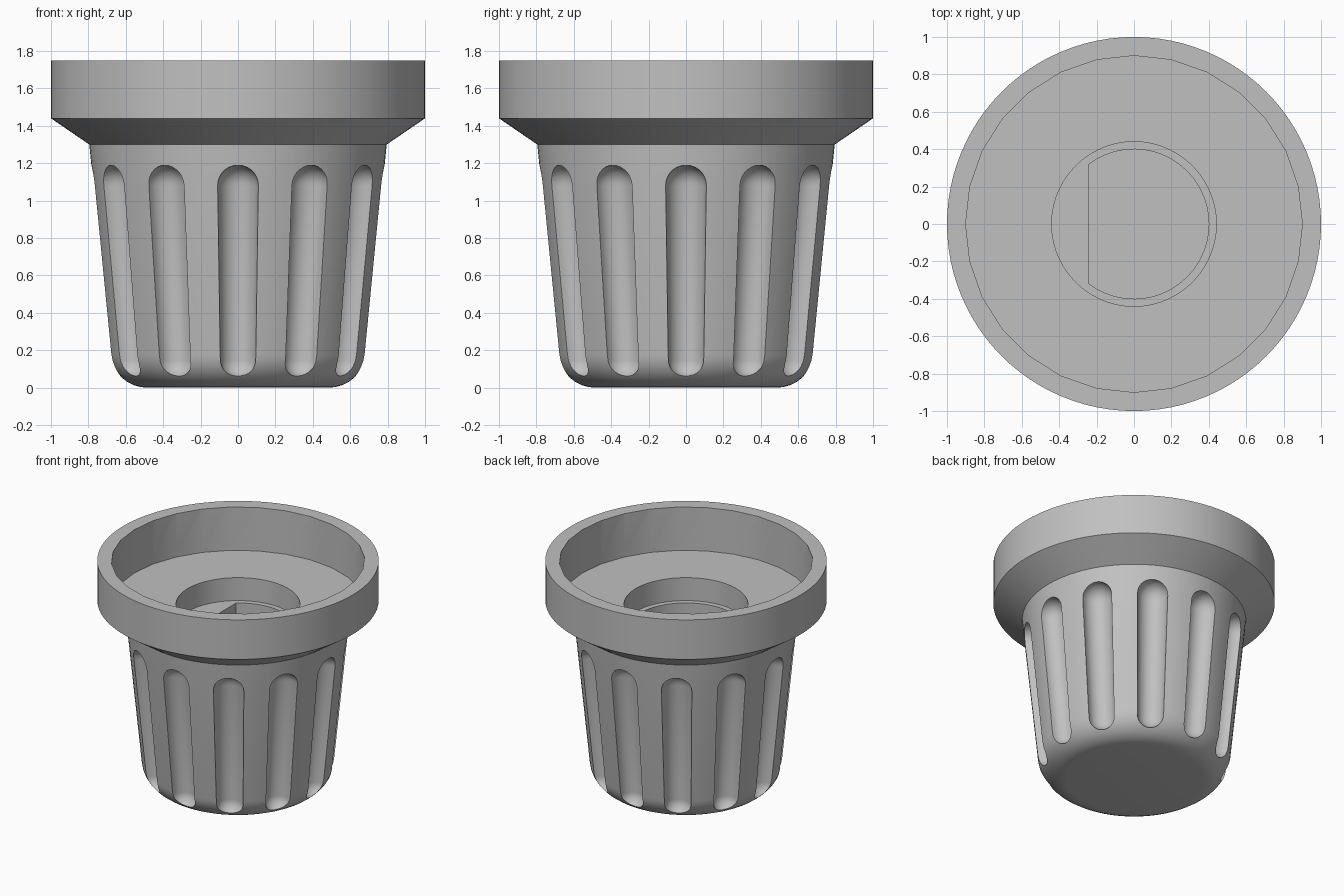
import bpy, bmesh, math
from mathutils import Matrix, Vector

cube = bpy.data.objects.get("Cube")
if cube:
    bpy.data.objects.remove(cube, do_unlink=True)

grey = bpy.data.materials.new("plain grey")
grey.use_nodes = True
colour = (0.53, 0.53, 0.53, 1)
grey.diffuse_color = colour
grey.node_tree.nodes["Principled BSDF"].inputs["Base Color"].default_value = colour


def finish(name, bm):
    bmesh.ops.recalc_face_normals(bm, faces=bm.faces)
    mesh = bpy.data.meshes.new(name)
    bm.to_mesh(mesh)
    bm.free()
    mesh.materials.append(grey)
    obj = bpy.data.objects.new(name, mesh)
    bpy.context.collection.objects.link(obj)
    return obj


def prism(name, outline, low, high):
    """Straight solid standing on an outline."""
    bm = bmesh.new()
    face = bm.faces.new([bm.verts.new((x, y, low)) for x, y in outline])
    top = bmesh.ops.extrude_face_region(bm, geom=[face])["geom"]
    bmesh.ops.translate(bm, vec=(0, 0, high - low),
                        verts=[v for v in top if isinstance(v, bmesh.types.BMVert)])
    return finish(name, bm)


def arc(radius, start, end, steps):
    angles = [start + (end - start) * i / steps for i in range(steps + 1)]
    return [(radius * math.cos(a), radius * math.sin(a)) for a in angles]


def lathe(name, profile, steps):
    bm = bmesh.new()
    verts = [bm.verts.new((r, 0, z)) for r, z in profile]
    edges = [bm.edges.new(pair) for pair in zip(verts, verts[1:])]
    bmesh.ops.spin(bm, geom=verts + edges, cent=(0, 0, 0), axis=(0, 0, 1),
                   angle=math.tau, steps=steps, use_duplicate=False)
    bmesh.ops.remove_doubles(bm, verts=bm.verts, dist=0.0005)
    return finish(name, bm)


# Tapered body with a rounded foot and a flared collar
fillet = [(0.485 + x, 0.2 + y) for x, y in arc(0.2, -math.pi / 2, -0.1, 8)]
profile = [(0, 0)] + fillet + [(0.795, 1.3), (1, 1.44), (1, 1.75), (0, 1.75)]
knob = lathe("knob_body", profile, 96)

# Twelve round-ended grip flutes, each the hull of two balls
bm = bmesh.new()
for i in range(12):
    turn = Matrix.Rotation(i * math.tau / 12, 4, "Z")
    balls = []
    for centre, radius in (((0.774, 0, 1.08), 0.11), ((0.674, 0, 0.145), 0.095)):
        balls += bmesh.ops.create_uvsphere(
            bm, u_segments=24, v_segments=14, radius=radius,
            matrix=turn @ Matrix.Translation(Vector(centre)))["verts"]
    # Keep only the points, then wrap them
    faces = {f for v in balls for f in v.link_faces}
    bmesh.ops.delete(bm, geom=list(faces), context="FACES_ONLY")
    edges = {e for v in balls for e in v.link_edges}
    for e in edges:
        bm.edges.remove(e)
    hull = bmesh.ops.convex_hull(bm, input=balls)
    inside = {v for v in hull["geom_interior"] + hull["geom_unused"]
              if isinstance(v, bmesh.types.BMVert)}
    bmesh.ops.delete(bm, geom=list(inside), context="VERTS")
flutes = finish("flute_cutter", bm)

# Collar recess, round bore and flat-sided shaft socket
recess = prism("recess_cutter", arc(0.9, 0, math.tau, 28)[:-1], 1.41, 1.9)
bore = prism("bore_cutter", arc(0.44, 0, math.tau, 56)[:-1], 1.23, 1.6)
flat = math.acos(-0.24 / 0.4)
socket = prism("socket_cutter", arc(0.4, -flat, flat, 40), 0.45, 1.4)

# Cut each shape out of the body
bpy.context.view_layer.objects.active = knob
for cutter in (recess, bore, socket, flutes):
    cutter.hide_render = True
    cut = knob.modifiers.new(cutter.name, "BOOLEAN")
    cut.operation = "DIFFERENCE"
    cut.solver = "EXACT"
    cut.object = cutter
    bpy.ops.object.modifier_apply(modifier=cut.name)
    bpy.data.objects.remove(cutter, do_unlink=True)

# Smooth the curves and keep the rims crisp
bpy.ops.object.select_all(action="DESELECT")
knob.select_set(True)
bpy.ops.object.shade_smooth_by_angle(angle=math.radians(30))
